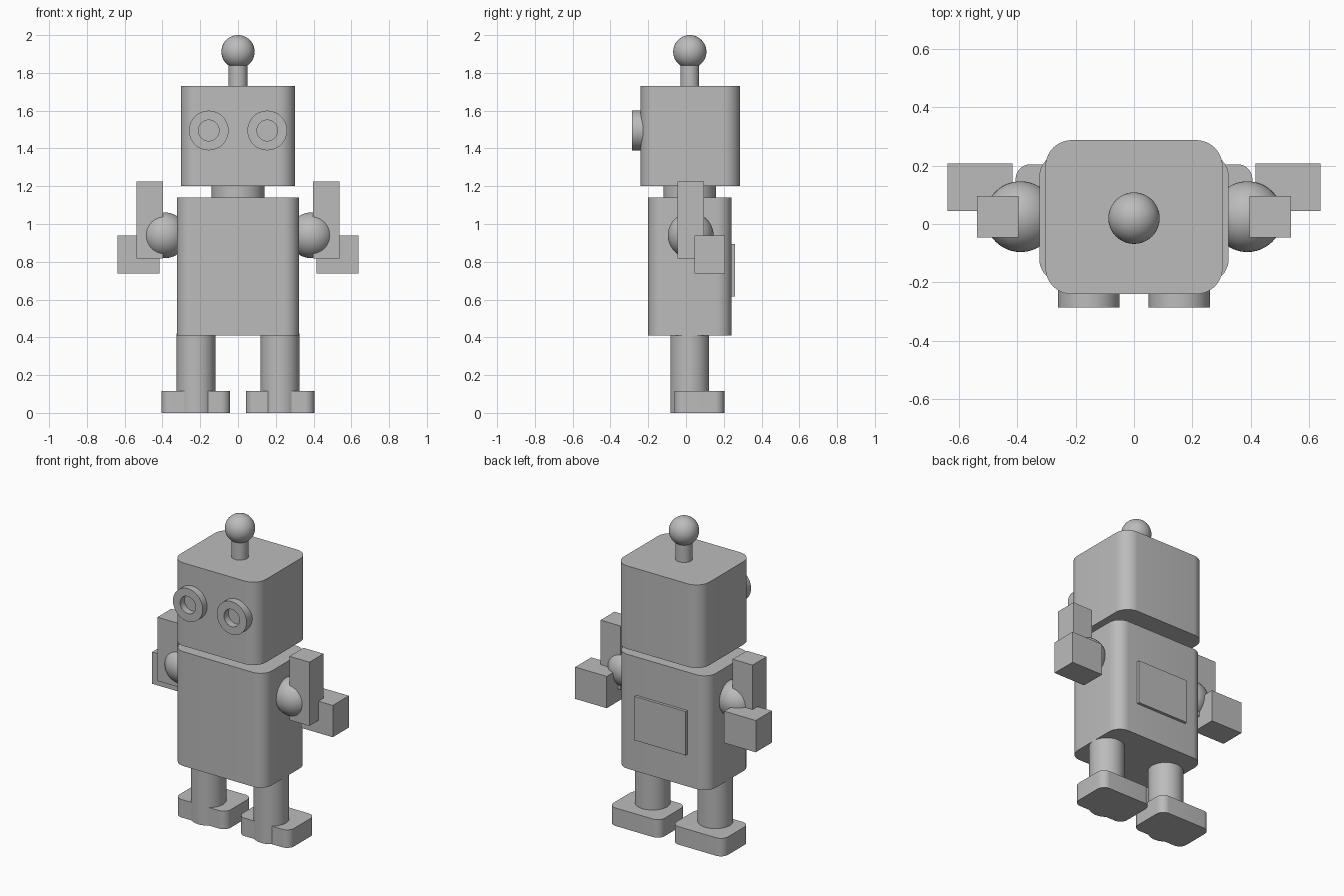
import bpy
import bmesh
import math
from mathutils import Matrix, Vector

cube = bpy.data.objects.get("Cube")
if cube:
    bpy.data.objects.remove(cube, do_unlink=True)

GREY = (0.5, 0.5, 0.5, 1.0)
metal = bpy.data.materials.new("plain grey")
metal.use_nodes = True
metal.diffuse_color = GREY
metal.node_tree.nodes["Principled BSDF"].inputs["Base Color"].default_value = GREY


def finish(name, bm, smooth=True):
    bmesh.ops.recalc_face_normals(bm, faces=bm.faces)
    mesh = bpy.data.meshes.new(name)
    bm.to_mesh(mesh)
    bm.free()
    mesh.materials.append(metal)
    obj = bpy.data.objects.new(name, mesh)
    bpy.context.collection.objects.link(obj)
    if smooth:
        bpy.ops.object.select_all(action="DESELECT")
        bpy.context.view_layer.objects.active = obj
        obj.select_set(True)
        bpy.ops.object.shade_smooth_by_angle(angle=math.radians(35))
    return obj


def box(name, low, high, radius=0):
    """Box between two corners, with optionally rounded upright edges."""
    low, high = Vector(low), Vector(high)
    bm = bmesh.new()
    bmesh.ops.create_cube(bm, size=1)
    bmesh.ops.scale(bm, vec=high - low, verts=bm.verts)
    bmesh.ops.translate(bm, vec=(low + high) / 2, verts=bm.verts)
    if radius:
        upright = [e for e in bm.edges
                   if abs(e.verts[0].co.z - e.verts[1].co.z) > 0.01]
        bmesh.ops.bevel(bm, geom=upright, offset=radius, segments=10,
                        profile=0.5, affect="EDGES")
    return finish(name, bm, radius > 0)


def cylinder(name, x, y, z0, z1, radius):
    bm = bmesh.new()
    bmesh.ops.create_cone(bm, cap_ends=True, segments=48, radius1=radius,
                          radius2=radius, depth=z1 - z0,
                          matrix=Matrix.Translation((x, y, (z0 + z1) / 2)))
    return finish(name, bm)


def ball(name, centre, radius):
    bm = bmesh.new()
    bmesh.ops.create_uvsphere(bm, u_segments=48, v_segments=24, radius=radius,
                              matrix=Matrix.Translation(centre))
    return finish(name, bm)


def ring(name, x, z, outer, inner, front, back):
    """Tube along y, made by spinning a rectangular section."""
    bm = bmesh.new()
    section = [bm.verts.new((x + r, y, z)) for r, y in
               ((inner, front), (outer, front), (outer, back), (inner, back))]
    edges = [bm.edges.new((section[i], section[(i + 1) % 4])) for i in range(4)]
    bmesh.ops.spin(bm, geom=section + edges, cent=(x, 0, z), axis=(0, 1, 0),
                   angle=math.tau, steps=48)
    bmesh.ops.remove_doubles(bm, verts=bm.verts, dist=0.0001)
    return finish(name, bm)


MID = 0.02  # depth of the upright axis

# Head, neck and antenna
box("head", (-0.303, -0.24, 1.2), (0.303, 0.287, 1.73), 0.09)
cylinder("neck", 0, MID, 1.13, 1.21, 0.14)
cylinder("antenna_rod", 0, MID, 1.72, 1.88, 0.05)
ball("antenna_ball", (0, MID, 1.912), 0.088)

# Torso and back panel
box("torso", (-0.324, -0.2, 0.41), (0.324, 0.242, 1.14), 0.08)
box("back_panel", (-0.18, 0.22, 0.615), (0.18, 0.26, 0.895))

# Paired parts
for side, s in (("left", 1), ("right", -1)):
    def span(a, b):
        return sorted((s * a, s * b))

    ring(side + "_eye", s * 0.155, 1.495, 0.105, 0.055, -0.285, -0.2)
    ball(side + "_shoulder", (s * 0.388, 0.025, 0.94), 0.121)
    x0, x1 = span(0.396, 0.537)
    box(side + "_arm", (x0, -0.046, 0.817), (x1, 0.095, 1.224))
    x0, x1 = span(0.415, 0.638)
    box(side + "_hand", (x0, 0.045, 0.737), (x1, 0.207, 0.94))
    cylinder(side + "_leg", s * 0.222, MID, 0, 0.42, 0.103)
    x0, x1 = span(0.042, 0.405)
    box(side + "_foot", (x0, -0.062, 0), (x1, 0.204, 0.115), 0.05)
